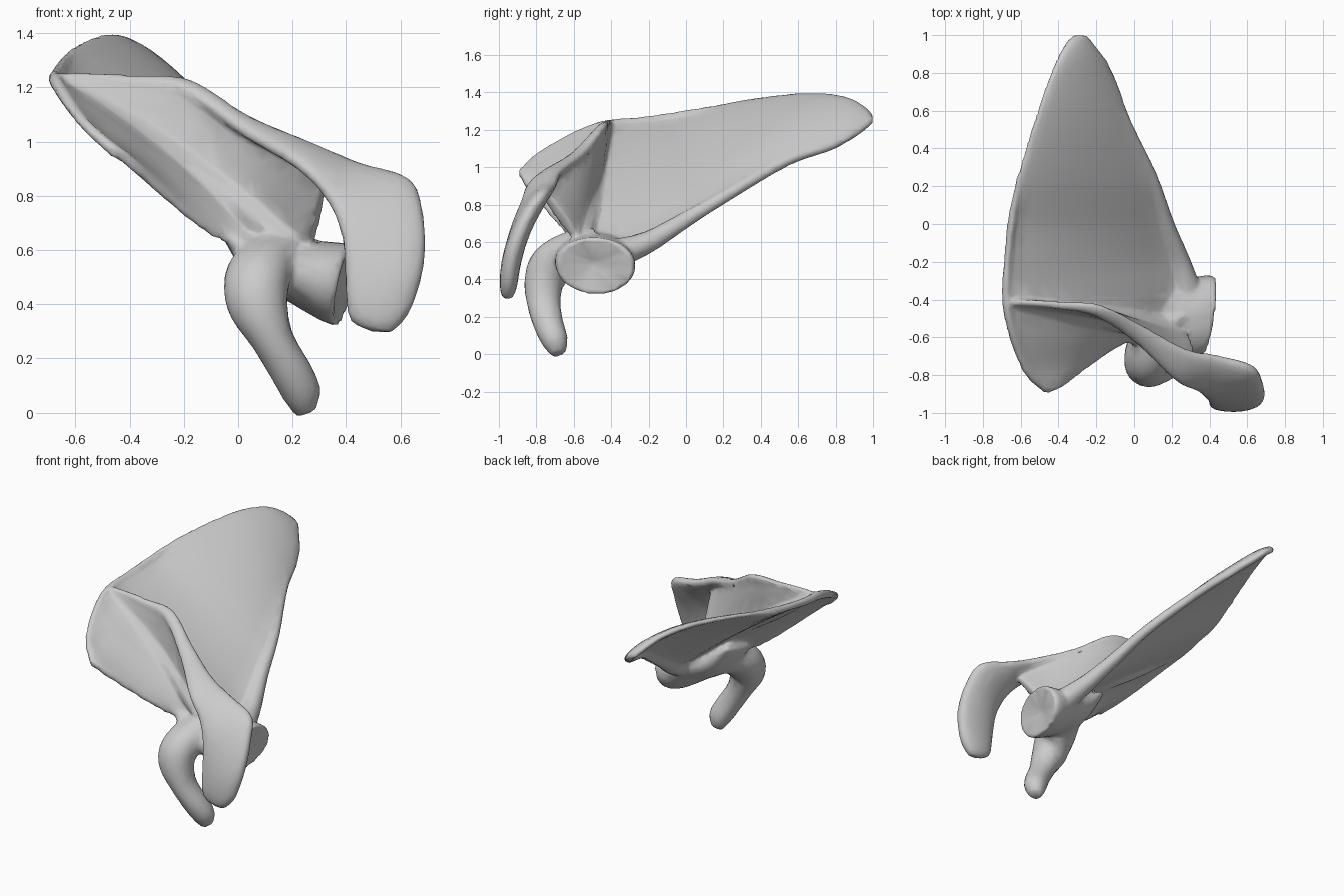
import bpy, bmesh, math
from mathutils import Vector

bm = bmesh.new()
SIDES, STEPS = 28, 4


def catmull(rows):
    """Smooth list of equal-length number rows."""
    out = []
    n = len(rows)
    for i in range(n - 1):
        p0, p1, p2, p3 = (rows[min(max(j, 0), n - 1)] for j in (i - 1, i, i + 1, i + 2))
        for s in range(STEPS):
            t = s / STEPS
            out.append([0.5 * (2 * b + (c - a) * t + (2 * a - 5 * b + 4 * c - d) * t * t
                        + (3 * b - a - 3 * c + d) * t ** 3) for a, b, c, d in zip(p0, p1, p2, p3)])
    return out + [list(rows[-1])]


def loft(rows, power=0.8, bow=(0, 0, 0)):
    """Each row: edge A xyz, edge B xyz, half thickness. Returns the end cap."""
    rows = catmull(rows)
    mids = [(Vector(r[:3]) + Vector(r[3:6])) / 2 for r in rows]
    rings, last = [], None
    for i, r in enumerate(rows):
        half = (Vector(r[:3]) - Vector(r[3:6])) / 2
        tan = mids[min(i + 1, len(mids) - 1)] - mids[max(i - 1, 0)]
        side = tan.cross(half).normalized()
        if last and side.dot(last) < 0:
            side = -side
        last = side
        ring = []
        for k in range(SIDES):
            a = 2 * math.pi * k / SIDES
            c, s = math.cos(a), math.sin(a)
            h = math.copysign(abs(s) ** power, s) * r[6]
            lift = Vector(bow) * (1 - c * c) * min(1, half.length / .35)
            ring.append(bm.verts.new(mids[i] + half * c + side * h + lift))
        rings.append(ring)
    for a, b in zip(rings, rings[1:]):
        for k in range(SIDES):
            j = (k + 1) % SIDES
            bm.faces.new((a[k], a[j], b[j], b[k]))
    bm.faces.new(rings[0][::-1])
    return bm.faces.new(rings[-1])


def tube(rows, axis):
    """Each row: centre xyz, half width, half thickness."""
    ax = Vector(axis)
    loft([[*(Vector(r[:3]) + ax * r[3]), *(Vector(r[:3]) - ax * r[3]), r[4]] for r in rows], 1)


# thin triangular blade, from lower tip to upper corner
loft([
    (-.325, 1.0, 1.27, -.255, 1.0, 1.24, .018),
    (-.37, .94, 1.33, -.20, .93, 1.18, .025),
    (-.43, .82, 1.38, -.13, .83, 1.125, .025),
    (-.51, .60, 1.39, -.04, .58, 1.045, .024),
    (-.62, .25, 1.345, .11, .25, .86, .022),
    (-.675, 0, 1.28, .19, 0, .70, .022),
    (-.69, -.25, 1.25, .25, -.2, .58, .022),
    (-.69, -.43, 1.235, .24, -.42, .56, .022),
    (-.66, -.60, 1.18, .12, -.55, .58, .022),
    (-.58, -.78, 1.07, -.09, -.65, .65, .022),
    (-.47, -.90, .98, -.38, -.86, .90, .02)], 0.45, (.018, -.004, .025))

# thick outer border and slim inner border
tube([(-.27, .96, 1.235, .02, .02), (-.14, .80, 1.125, .025, .025), (-.05, .55, 1.04, .03, .03),
      (.09, .25, .87, .035, .035), (.17, 0, .72, .045, .045), (.24, -.2, .60, .06, .06),
      (.28, -.36, .54, .08, .08)], (.5, 0, .85))
tube([(-.61, .25, 1.335, .012, .014), (-.67, -.2, 1.25, .024, .02),
      (-.665, -.48, 1.21, .03, .025), (-.57, -.77, 1.07, .025, .022), (-.45, -.88, .96, .03, .024)], (0, 0, 1))

# wall of the spine, base edge to crest edge, with thickened root
loft([
    (-.64, -.42, 1.20, -.64, -.41, 1.25, .02),
    (-.40, -.45, 1.03, -.40, -.43, 1.225, .025),
    (-.15, -.49, .86, -.18, -.46, 1.20, .03),
    (.05, -.53, .72, .05, -.58, 1.06, .032),
    (.20, -.56, .63, .23, -.72, .95, .034),
    (.27, -.58, .61, .33, -.77, .87, .03)], 0.5)
tube([(-.60, -.43, 1.19, .03, .03), (-.38, -.46, 1.04, .05, .05), (-.13, -.50, .87, .05, .06),
      (.05, -.54, .73, .06, .07), (.20, -.57, .61, .06, .07)], (.5, 0, .8))

# crest widening into the overhanging process
loft([
    (-.64, -.40, 1.255, -.64, -.43, 1.235, .012),
    (-.40, -.41, 1.24, -.40, -.45, 1.22, .015),
    (-.18, -.43, 1.225, -.20, -.49, 1.18, .022),
    (.03, -.53, 1.09, .02, -.64, 1.03, .028),
    (.27, -.66, .985, .22, -.83, .91, .035),
    (.45, -.70, .915, .33, -.88, .79, .04),
    (.635, -.76, .86, .385, -.92, .65, .05),
    (.685, -.85, .73, .395, -.94, .53, .052),
    (.69, -.92, .56, .40, -.95, .41, .052),
    (.64, -.95, .38, .42, -.95, .335, .045),
    (.57, -.955, .295, .49, -.955, .30, .025)], 0.75)

# neck and joint socket with a shallow dish
cap = loft([
    (-.05, -.36, .73, -.05, -.62, .67, .03),
    (.10, -.33, .60, .08, -.68, .55, .09),
    (.25, -.30, .54, .20, -.70, .51, .12),
    (.38, -.27, .48, .32, -.70, .485, .15),
    (.43, -.28, .465, .37, -.69, .475, .155)], 0.95)
dish = bmesh.ops.poke(bm, faces=[cap])["verts"][0]
dish.co += Vector((-.045, -.005, .015))

# hooked process below the neck, with broad root
tube([(.16, -.50, .57, .15, .10), (.10, -.62, .54, .15, .11), (.075, -.72, .47, .135, .12),
      (.08, -.76, .38, .11, .105), (.125, -.76, .27, .08, .09), (.19, -.735, .16, .078, .08),
      (.235, -.70, .07, .072, .07), (.25, -.68, .0, .04, .04)], (.92, .1, .35))

bmesh.ops.recalc_face_normals(bm, faces=bm.faces)
mesh = bpy.data.meshes.new("shoulder_blade")
bm.to_mesh(mesh)
bm.free()
bone = bpy.data.objects.new("shoulder_blade", mesh)
bpy.context.collection.objects.link(bone)

# fuse all parts into one faceted organic surface
fuse = bone.modifiers.new("fuse", 'REMESH')
fuse.mode = 'VOXEL'
fuse.voxel_size = 0.012
fuse.use_smooth_shade = True
soft = bone.modifiers.new("soften", 'SMOOTH')
soft.factor = 0.5
soft.iterations = 8
low = bone.modifiers.new("reduce", 'DECIMATE')
low.ratio = 0.06
